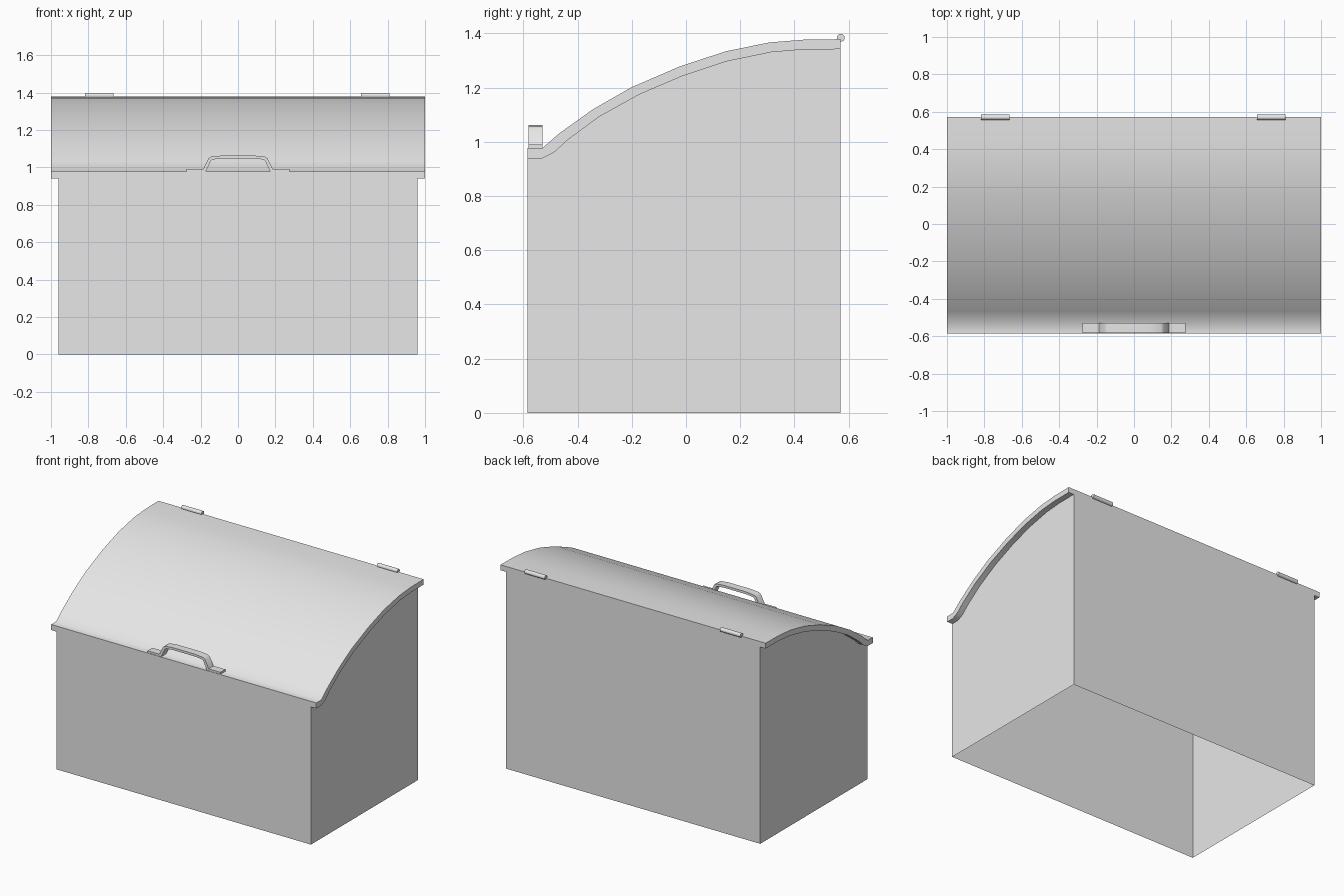
import bpy, bmesh, math

cube = bpy.data.objects.get("Cube")
if cube:
    bpy.data.objects.remove(cube, do_unlink=True)

grey = bpy.data.materials.new("light_grey")
grey.use_nodes = True
grey.diffuse_color = (0.8, 0.8, 0.8, 1)
grey.node_tree.nodes["Principled BSDF"].inputs["Base Color"].default_value = (0.8, 0.8, 0.8, 1)


def finish(name, bm, smooth=None):
    bmesh.ops.recalc_face_normals(bm, faces=bm.faces[:])
    mesh = bpy.data.meshes.new(name)
    bm.to_mesh(mesh)
    bm.free()
    mesh.materials.append(grey)
    obj = bpy.data.objects.new(name, mesh)
    bpy.context.collection.objects.link(obj)
    if smooth:
        bpy.ops.object.select_all(action="DESELECT")
        obj.select_set(True)
        bpy.context.view_layer.objects.active = obj
        bpy.ops.object.shade_smooth_by_angle(angle=math.radians(smooth))
    return obj


def prism(points, low, high, place, skip=()):
    """Extrude a closed profile; skip lists the side faces left open."""
    bm = bmesh.new()
    a = [bm.verts.new(place(p, low)) for p in points]
    b = [bm.verts.new(place(p, high)) for p in points]
    bm.faces.new(a)
    bm.faces.new(b)
    n = len(points)
    for i in range(n):
        if i not in skip:
            j = (i + 1) % n
            bm.faces.new((a[i], a[j], b[j], b[i]))
    return bm


def along_x(p, t):
    return (t, p[0], p[1])


def along_y(p, t):
    return (p[0], t, p[1])


FRONT, BACK = -0.585, 0.571

# Lid curve, front to back, upper and lower surfaces
upper = [(FRONT, 0.977), (-0.53, 0.977), (-0.467, 1.032), (-0.342, 1.121),
         (-0.2, 1.202), (-0.024, 1.278), (0.146, 1.334), (0.308, 1.367),
         (0.434, 1.377), (BACK, 1.379)]
lower = [(FRONT, 0.939), (-0.53, 0.939), (-0.486, 0.962), (-0.438, 1.006),
         (-0.32, 1.093), (-0.172, 1.175), (-0.013, 1.243), (0.15, 1.297),
         (0.315, 1.331), (0.434, 1.341), (BACK, 1.342)]

finish("lid", prism(upper + lower[::-1], -1, 1, along_x), smooth=46)

# Thin-walled body, open underneath and beneath the lid
body = lower + [(BACK, 0), (FRONT, 0)]
top_faces = set(range(len(lower) - 1))
bottom_face = len(lower)
finish("body", prism(body, -0.96, 0.96, along_x, skip=top_faces | {bottom_face}))

# Arched handle with a flat foot at each end
outer = [(0.275, 0.977), (0.275, 0.991), (0.186, 0.991), (0.158, 1.048),
         (0.145, 1.057), (0.085, 1.063)]
inner = [(0.085, 1.047), (0.135, 1.042), (0.145, 1.035), (0.172, 0.977)]


def mirrored(points):
    return [(-x, z) for x, z in reversed(points)]


finish("handle", prism(outer + mirrored(outer) + mirrored(inner) + inner,
                       -0.582, -0.53, along_y), smooth=30)

# Hinge barrels on the back edge
ring = [(BACK + 0.0145 * math.cos(i * math.tau / 16),
         1.384 + 0.0145 * math.sin(i * math.tau / 16)) for i in range(16)]
for side, x in (("right", -0.742), ("left", 0.734)):
    finish(side + "_hinge", prism(ring, x - 0.077, x + 0.077, along_x), smooth=30)
